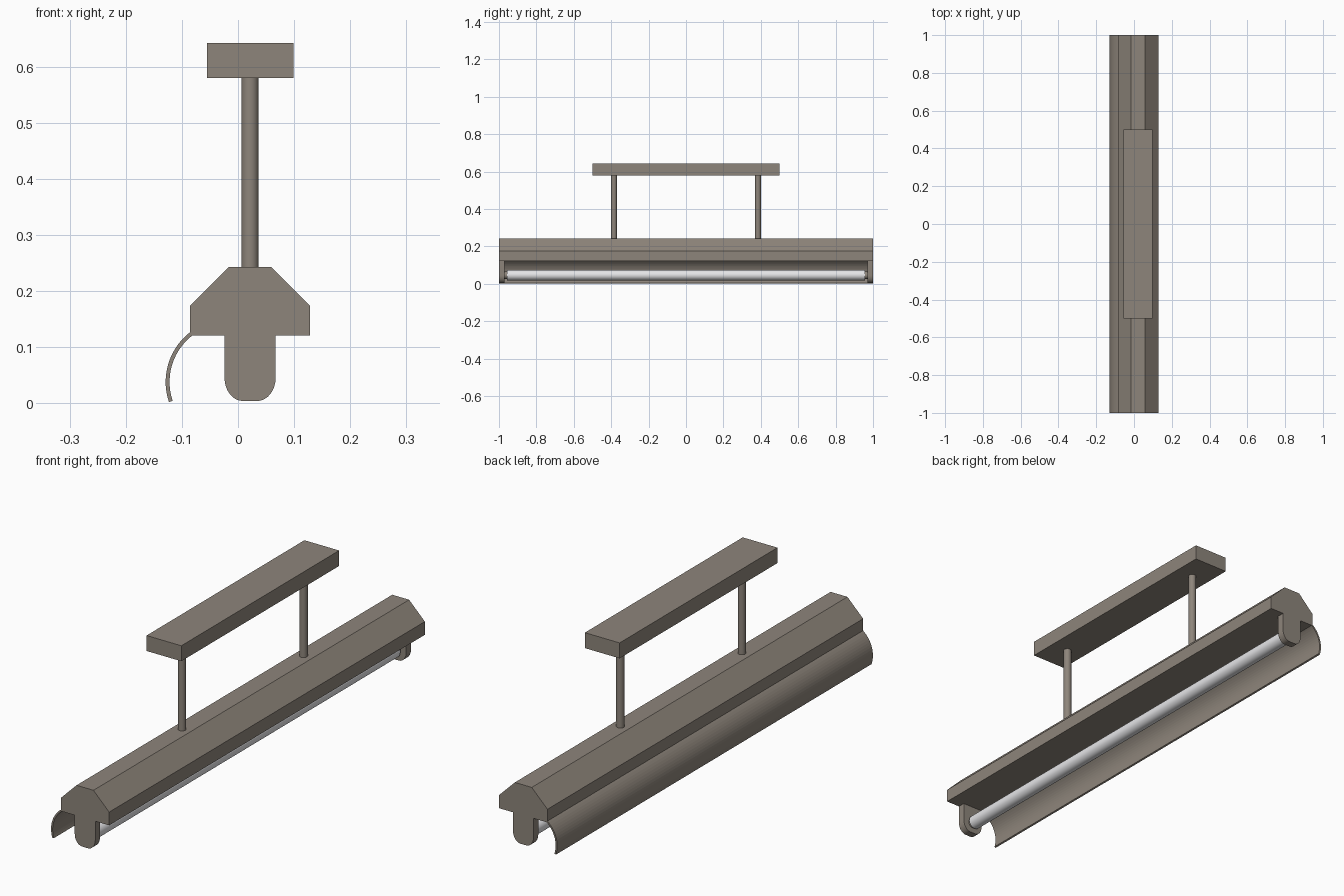
import bpy, bmesh, math
from mathutils import Matrix

if "Cube" in bpy.data.objects:
    bpy.data.objects.remove(bpy.data.objects["Cube"])

CX = 0.0215  # centre line of the housing


def material(name, rgb):
    m = bpy.data.materials.new(name)
    m.diffuse_color = (*rgb, 1)
    m.use_nodes = True
    m.node_tree.nodes["Principled BSDF"].inputs["Base Color"].default_value = m.diffuse_color
    return m


METAL = material("warm_grey_metal", (0.27, 0.235, 0.198))
GLASS = material("white_tube", (0.8, 0.8, 0.82))


def finish(name, bm, mat, smooth=False):
    bmesh.ops.recalc_face_normals(bm, faces=bm.faces)
    me = bpy.data.meshes.new(name)
    bm.to_mesh(me)
    bm.free()
    me.materials.append(mat)
    ob = bpy.data.objects.new(name, me)
    bpy.context.collection.objects.link(ob)
    if smooth:
        bpy.ops.object.select_all(action='DESELECT')
        ob.select_set(True)
        bpy.context.view_layer.objects.active = ob
        bpy.ops.object.shade_smooth_by_angle(angle=math.radians(40))
    return ob


def extrude_y(name, profile, y0, y1, mat=METAL, smooth=False):
    """Sweep an (x, z) profile from y0 to y1."""
    bm = bmesh.new()
    face = bm.faces.new([bm.verts.new((x, y0, z)) for x, z in profile])
    ext = bmesh.ops.extrude_face_region(bm, geom=[face])
    vs = [g for g in ext["geom"] if isinstance(g, bmesh.types.BMVert)]
    bmesh.ops.translate(bm, verts=vs, vec=(0, y1 - y0, 0))
    return finish(name, bm, mat, smooth)


def cylinder(name, centre, radius, length, mat=METAL, along_y=False):
    bm = bmesh.new()
    rot = Matrix.Rotation(math.pi / 2, 4, 'X') if along_y else Matrix()
    bmesh.ops.create_cone(bm, cap_ends=True, segments=24, radius1=radius,
                          radius2=radius, depth=length,
                          matrix=Matrix.Translation(centre) @ rot)
    return finish(name, bm, mat, True)


def mirrored(half):
    """Complete a right-hand half profile about the centre line."""
    return [(CX + x, z) for x, z in half] + [(CX - x, z) for x, z in reversed(half)]


# housing and ceiling plate
extrude_y("housing", mirrored([(0.107, 0.121), (0.107, 0.174), (0.0375, 0.243)]), -1, 1)
extrude_y("ceiling_plate", mirrored([(0.077, 0.58), (0.077, 0.642)]), -0.5, 0.5)

# end bracket outline with rounded lower corners
bracket = [(0.0455, 0.121)]
for i in range(9):
    a = math.pi / 2 * i / 8
    bracket.append((0.0125 + 0.033 * math.cos(a), 0.045 - 0.041 * math.sin(a)))

# parts repeated at both ends
for s, end in ((-1, "front"), (1, "back")):
    cylinder(f"{end}_rod", (CX, s * 0.385, 0.4115), 0.0152, 0.341)
    extrude_y(f"{end}_bracket", mirrored(bracket), s * 0.97, s * 1.0, smooth=True)
    cylinder(f"{end}_socket", (CX, s * 0.963, 0.046), 0.02, 0.02, along_y=True)

# fluorescent tube
cylinder("tube", (CX, 0, 0.046), 0.028, 1.916, GLASS, True)

# curved reflector on the left side
N = 14
angles = [math.radians(127 + (198.7 - 127) * i / N) for i in range(N + 1)]


def arc(r):
    return [(-0.017 + r * math.cos(a), 0.038 + r * math.sin(a)) for a in angles]


extrude_y("reflector", arc(0.112) + arc(0.105)[::-1], -1, 1)
